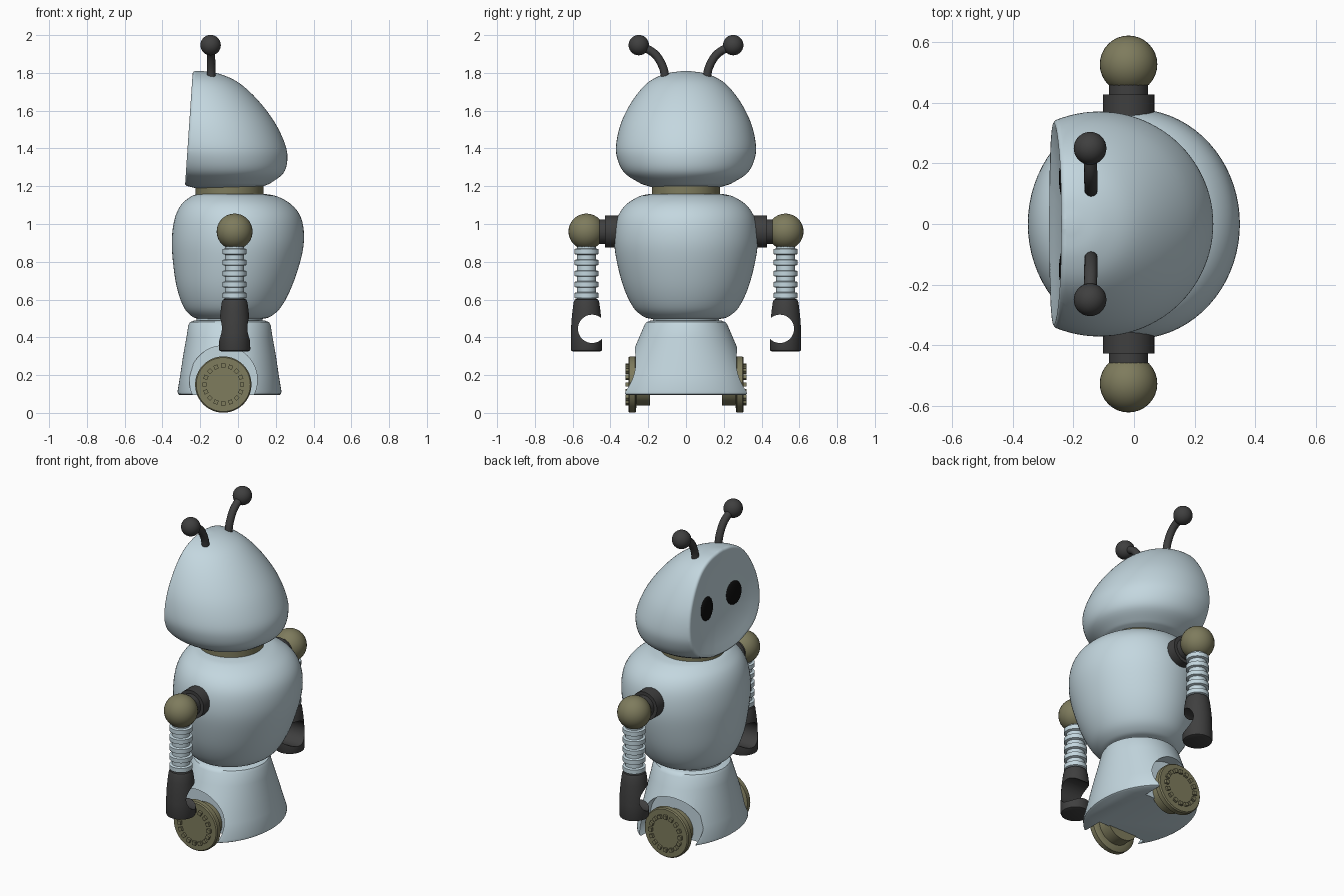
import bpy, bmesh, math
from mathutils import Matrix, Vector

if "Cube" in bpy.data.objects:
    bpy.data.objects.remove(bpy.data.objects["Cube"])


def material(name, rgb):
    m = bpy.data.materials.new(name)
    m.diffuse_color = (*rgb, 1)
    m.use_nodes = True
    m.node_tree.nodes["Principled BSDF"].inputs["Base Color"].default_value = m.diffuse_color
    return m


BLUE = material("pale_blue", (0.55, 0.68, 0.74))
OLIVE = material("olive", (0.21, 0.2, 0.11))
DARK = material("charcoal", (0.05, 0.05, 0.05))
BLACK = material("black", (0.004, 0.004, 0.004))


def finish(name, bm, mat, matrix=None, angle=35):
    if matrix:
        bm.transform(matrix)
    bmesh.ops.recalc_face_normals(bm, faces=bm.faces)
    me = bpy.data.meshes.new(name)
    bm.to_mesh(me)
    bm.free()
    ob = bpy.data.objects.new(name, me)
    bpy.context.collection.objects.link(ob)
    if mat:
        me.materials.append(mat)
    shade(ob, angle)
    return ob


def activate(ob):
    bpy.ops.object.select_all(action='DESELECT')
    ob.select_set(True)
    bpy.context.view_layer.objects.active = ob


def shade(ob, angle=35):
    activate(ob)
    bpy.ops.object.shade_smooth_by_angle(angle=math.radians(angle))


def smooth(pts, n=5):
    """Catmull-Rom interpolation through profile points."""
    p = [Vector(q) for q in pts]
    p = [2 * p[0] - p[1]] + p + [2 * p[-1] - p[-2]]
    out = []
    for a, b, c, d in zip(p, p[1:], p[2:], p[3:]):
        for i in range(n):
            t = i / n
            out.append(0.5 * (2 * b + (c - a) * t + (2 * a - 5 * b + 4 * c - d) * t * t
                              + (3 * b - a - 3 * c + d) * t ** 3))
    return out + [p[-2]]


def loft(rings, segs=64):
    """Stack of ellipses: (z, centre x, radius x, radius y)."""
    bm = bmesh.new()
    loops = []
    for z, cx, rx, ry in rings:
        loops.append([bm.verts.new((cx + rx * math.cos(2 * math.pi * i / segs),
                                    ry * math.sin(2 * math.pi * i / segs), z)) for i in range(segs)])
    for a, b in zip(loops, loops[1:]):
        for i in range(segs):
            j = (i + 1) % segs
            bm.faces.new((a[i], a[j], b[j], b[i]))
    bm.faces.new(loops[0])
    bm.faces.new(loops[-1])
    return bm


def lathe(profile, segs=40):
    return loft([(z, 0, r, r) for r, z in profile], segs)


def ball(name, loc, scale, mat, rot=None):
    bm = bmesh.new()
    bmesh.ops.create_uvsphere(bm, u_segments=32, v_segments=20, radius=1)
    m = Matrix.Translation(loc) @ (rot or Matrix()) @ Matrix.Diagonal((*scale, 1))
    return finish(name, bm, mat, m, 60)


def cut(ob, cutter):
    cutter.hide_render = True
    activate(ob)
    mod = ob.modifiers.new("cut", 'BOOLEAN')
    mod.operation, mod.solver, mod.object = 'DIFFERENCE', 'EXACT', cutter
    bpy.ops.object.modifier_apply(modifier=mod.name)
    bpy.data.objects.remove(cutter)
    shade(ob)


# Head: egg leaning toward the face, sliced by a tilted plane
egg = smooth([(1.19, .16), (1.205, .215), (1.22, .25), (1.27, .325), (1.34, .362), (1.42, .37), (1.54, .342),
              (1.66, .279), (1.75, .2), (1.795, .11), (1.81, .02)])
bm = loft([(z, -.12 - .24 * (z - 1.42), r, r) for z, r in egg], 96)
normal = Vector((-.59, 0, .04)).normalized()
plane = Vector((-.26, 0, 1.505)) - normal * .014
bmesh.ops.bisect_plane(bm, geom=bm.verts[:] + bm.edges[:] + bm.faces[:], dist=1e-5,
                       plane_co=plane, plane_no=normal, clear_outer=True)
# Rounded rim and shallow dished face
rim = [e for e in bm.edges if e.is_boundary]
centre = plane + Vector((0, 0, -.02))
centre -= normal * (centre - plane).dot(normal)
last_s, last_o = 1, 0
for s, o in [(.99, .008), (.965, .014), (.93, .012), (.8, .002), (.6, -.009), (.4, -.016), (.2, -.02)]:
    geom = bmesh.ops.extrude_edge_only(bm, edges=rim)["geom"]
    rim = [g for g in geom if isinstance(g, bmesh.types.BMEdge)]
    for v in {v for e in rim for v in e.verts}:
        flat = v.co - centre - normal * last_o
        v.co = centre + flat * (s / last_s) + normal * o
    last_s, last_o = s, o
bmesh.ops.edgeloop_fill(bm, edges=rim)
finish("head", bm, BLUE, angle=50)

# Neck, torso
finish("neck", lathe([(.18, 1.14), (.18, 1.205)], 64), OLIVE, Matrix.Translation((-.045, 0, 0)))
torso = smooth([(.497, -.04, .18), (.51, -.035, .225), (.56, -.03, .28), (.67, -.02, .332), (.82, -.006, .37),
                (.93, 0, .38), (1.03, 0, .364), (1.1, -.008, .32), (1.145, -.02, .25), (1.16, -.035, .19)])
finish("torso", loft([(z, cx, r * .92, r) for z, cx, r in torso], 72), BLUE)
finish("waist", lathe([(.175, .47), (.175, .51)], 64), BLUE, Matrix.Translation((-.045, 0, 0)))

# Flared base with wheel arches
skirt = finish("base", loft([(z, -.045, rx, ry) for z, rx, ry in [
    (.095, .265, .36), (.1, .273, .369), (.115, .275, .368), (.2, .261, .333), (.3, .246, .291), (.4, .228, .248),
    (.465, .218, .22), (.48, .21, .21), (.488, .19, .19)]], 96), BLUE)

for s, side in ((1, "left"), (-1, "right")):
    axle = Matrix.Translation((-.078, 0, .15)) @ Matrix.Rotation(-s * math.pi / 2, 4, 'X')
    cut(skirt, finish("arch_cutter", lathe([(.18, .2), (.18, .6)], 64), None,
                      Matrix.Translation((0, 0, .025)) @ axle))

    # Wheel with a ring of small studs
    finish(side + "_wheel", lathe([(.11, .19), (.11, .262), (.143, .265), (.149, .27), (.149, .298),
                                   (.143, .305)], 64), OLIVE, axle)
    bm = bmesh.new()
    for i in range(16):
        bmesh.ops.create_cube(bm, size=1, matrix=Matrix.Rotation(i * math.pi / 8, 4, 'Z')
                              @ Matrix.Translation((.1, 0, .309)) @ Matrix.Diagonal((.022, .022, .02, 1)))
    finish(side + "_wheel_studs", bm, OLIVE, axle)

    # Shoulder joint
    finish(side + "_shoulder", lathe([(.085, .32), (.085, .428), (.065, .428), (.065, .48)]), DARK,
           Matrix.Translation((-.018, 0, .96)) @ Matrix.Rotation(-s * math.pi / 2, 4, 'X'))
    ball(side + "_shoulder_ball", (-.018, s * .527, .96), (.095,) * 3, OLIVE)

    # Corrugated arm
    arm = Matrix.Translation((-.018, s * .527, 0))
    ribs = [(.05, .58)]
    for i in range(5):
        z = .605 + i * .058
        ribs += [(.05, z), (.064, z + .004), (.064, z + .03), (.05, z + .034)]
    finish(side + "_arm", lathe(ribs + [(.05, .9)]), BLUE, arm)

    # Hand with a round grip opening inward
    hand = finish(side + "_hand", lathe([(.07, .325), (.08, .329), (.083, .337), (.082, .42), (.08, .48), (.074, .54),
                                         (.068, .585), (.062, .6), (.05, .604)]), DARK, arm)
    cut(hand, finish("grip_cutter", lathe([(.075, -.3), (.075, .3)], 48), None,
                     Matrix.Translation((-.018, s * .497, .445)) @ Matrix.Rotation(math.pi / 2, 4, 'Y')))

    # Eye
    ball(side + "_eye", (-.232, s * .13, 1.5), (.014, .065, .07), BLACK,
         Matrix.Rotation(s * .1, 4, 'Z') @ Matrix.Rotation(.068, 4, 'Y'))

    # Antenna
    cu = bpy.data.curves.new(side + "_antenna", 'CURVE')
    cu.dimensions, cu.bevel_depth, cu.bevel_resolution, cu.use_fill_caps = '3D', .022, 4, True
    path = smooth([(-.142, .108, 1.76), (-.142, .122, 1.83), (-.143, .165, 1.9), (-.145, .24, 1.945)], 6)
    sp = cu.splines.new('POLY')
    sp.points.add(len(path) - 1)
    for p, q in zip(sp.points, path):
        p.co = (q.x, s * q.y, q.z, 1)
    ob = bpy.data.objects.new(side + "_antenna", cu)
    bpy.context.collection.objects.link(ob)
    cu.materials.append(DARK)
    activate(ob)
    bpy.ops.object.convert(target='MESH')
    shade(bpy.context.object, 50)
    ball(side + "_antenna_tip", (-.145, s * .25, 1.947), (.054,) * 3, DARK)
